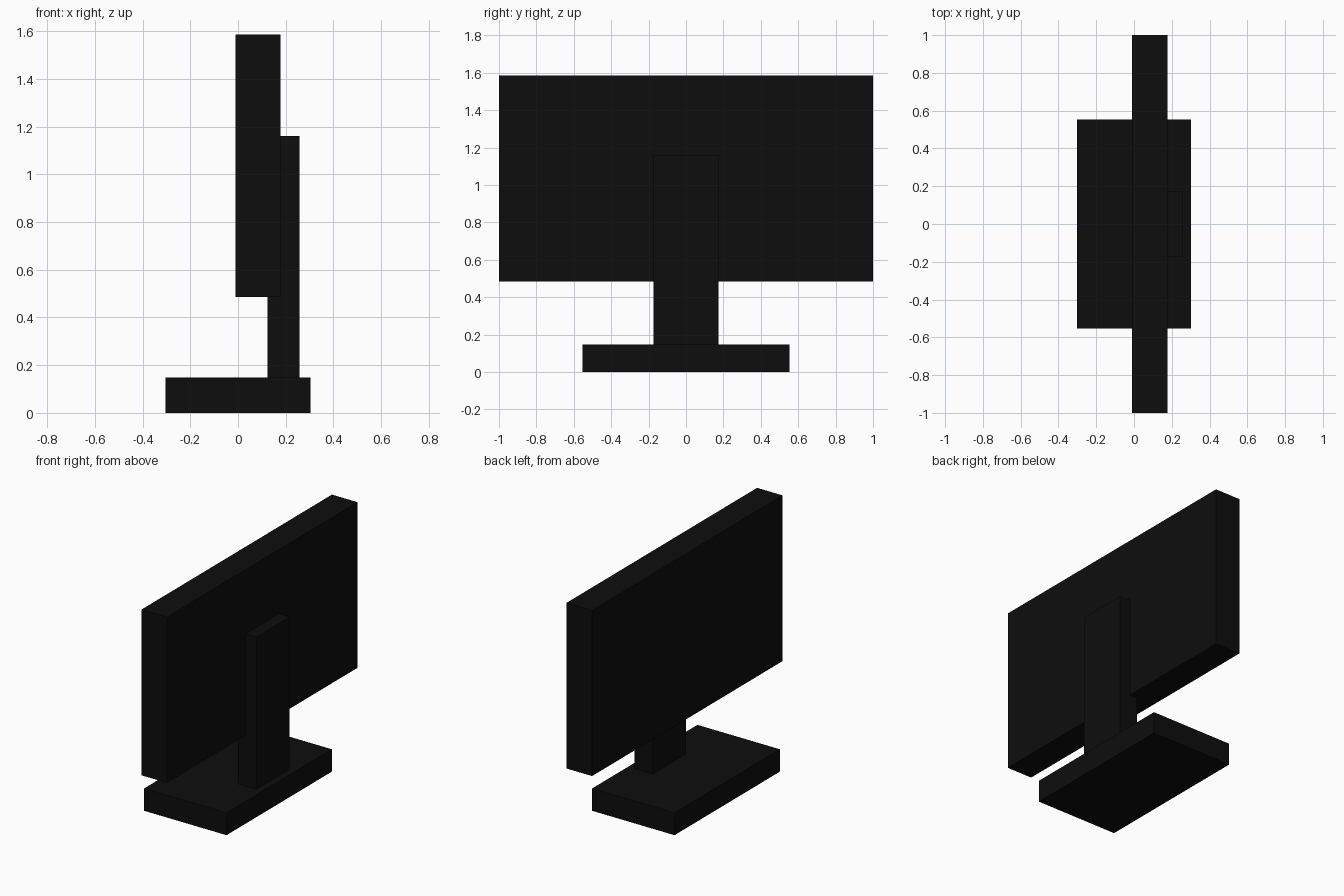
import bpy
import bmesh
from mathutils import Vector

cube = bpy.data.objects.get("Cube")
if cube:
    bpy.data.objects.remove(cube, do_unlink=True)

# Single matte black plastic
black = bpy.data.materials.new("black_plastic")
black.use_nodes = True
colour = (0.004, 0.004, 0.004, 1)
black.diffuse_color = colour
black.node_tree.nodes["Principled BSDF"].inputs["Base Color"].default_value = colour


def box(name, low, high):
    """Sharp-edged block between two opposite corners."""
    low, high = Vector(low), Vector(high)
    mesh = bpy.data.meshes.new(name)
    bm = bmesh.new()
    bmesh.ops.create_cube(bm, size=1)
    bmesh.ops.scale(bm, vec=high - low, verts=bm.verts)
    bm.to_mesh(mesh)
    bm.free()
    mesh.materials.append(black)
    obj = bpy.data.objects.new(name, mesh)
    obj.location = (low + high) / 2
    bpy.context.collection.objects.link(obj)
    return obj


# Foot plate, upright neck behind the panel, and the wide screen panel
box("base", (-0.303, -0.553, 0), (0.303, 0.553, 0.148))
box("stand_neck", (0.123, -0.174, 0.148), (0.258, 0.174, 1.16))
box("screen_panel", (-0.01, -1, 0.485), (0.178, 1, 1.585))
